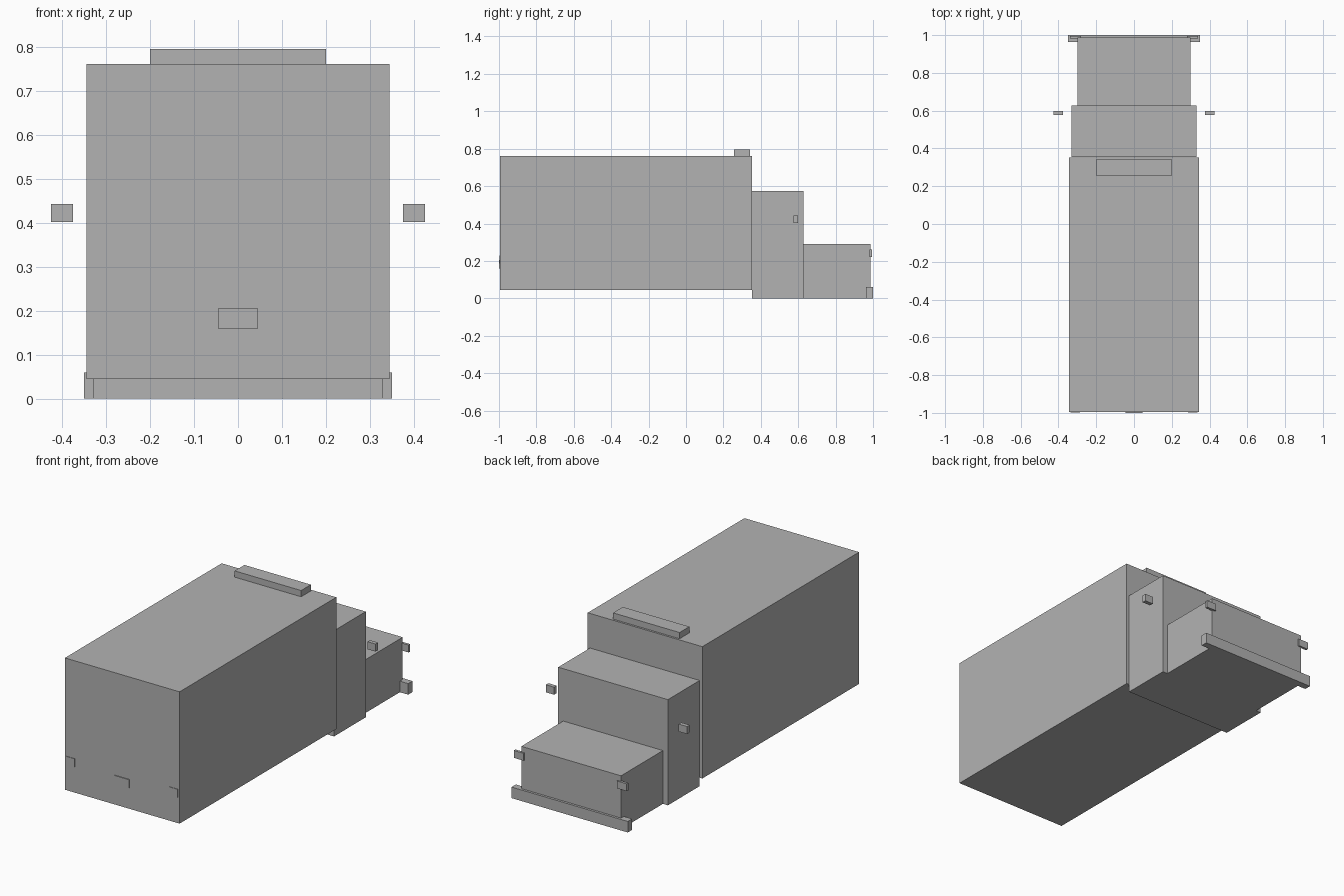
import bpy

cube = bpy.data.objects.get("Cube")
if cube:
    bpy.data.objects.remove(cube, do_unlink=True)

# One plain grey for the whole truck
grey = bpy.data.materials.new("plain_grey")
grey.use_nodes = True
colour = (0.448, 0.448, 0.448, 1)
grey.diffuse_color = colour
grey.node_tree.nodes["Principled BSDF"].inputs["Base Color"].default_value = colour


def box(name, x, y, z):
    """Box spanning the given (low, high) range on each axis."""
    spans = (x, y, z)
    bpy.ops.mesh.primitive_cube_add(size=1, location=[(a + b) / 2 for a, b in spans])
    ob = bpy.context.object
    ob.name = ob.data.name = name
    size = [b - a for a, b in spans]
    for v in ob.data.vertices:
        v.co = [c * s for c, s in zip(v.co, size)]
    ob.data.materials.append(grey)
    return ob


def centred(name, half, y, z):
    return box(name, (-half, half), y, z)


def pair(name, x, y, z):
    box("left_" + name, x, y, z)
    box("right_" + name, (-x[1], -x[0]), y, z)


# Main volumes: cargo box, cab, hood
centred("cargo_box", 0.345, (-0.995, 0.352), (0.045, 0.762))
centred("cab", 0.33, (0.354, 0.627), (0, 0.575))
centred("hood", 0.30, (0.627, 0.987), (0, 0.29))

# Fittings across the centre
centred("roof_unit", 0.20, (0.257, 0.341), (0.762, 0.796))
centred("bumper", 0.35, (0.963, 1.0), (0, 0.06))
centred("number_plate", 0.045, (-1.0, -0.995), (0.16, 0.205))

# Mirrored fittings
pair("mirror", (0.375, 0.425), (0.576, 0.598), (0.402, 0.443))
pair("headlight", (0.28, 0.34), (0.981, 0.995), (0.22, 0.26))
pair("tail_light", (0.285, 0.335), (-0.998, -0.995), (0.186, 0.23))
